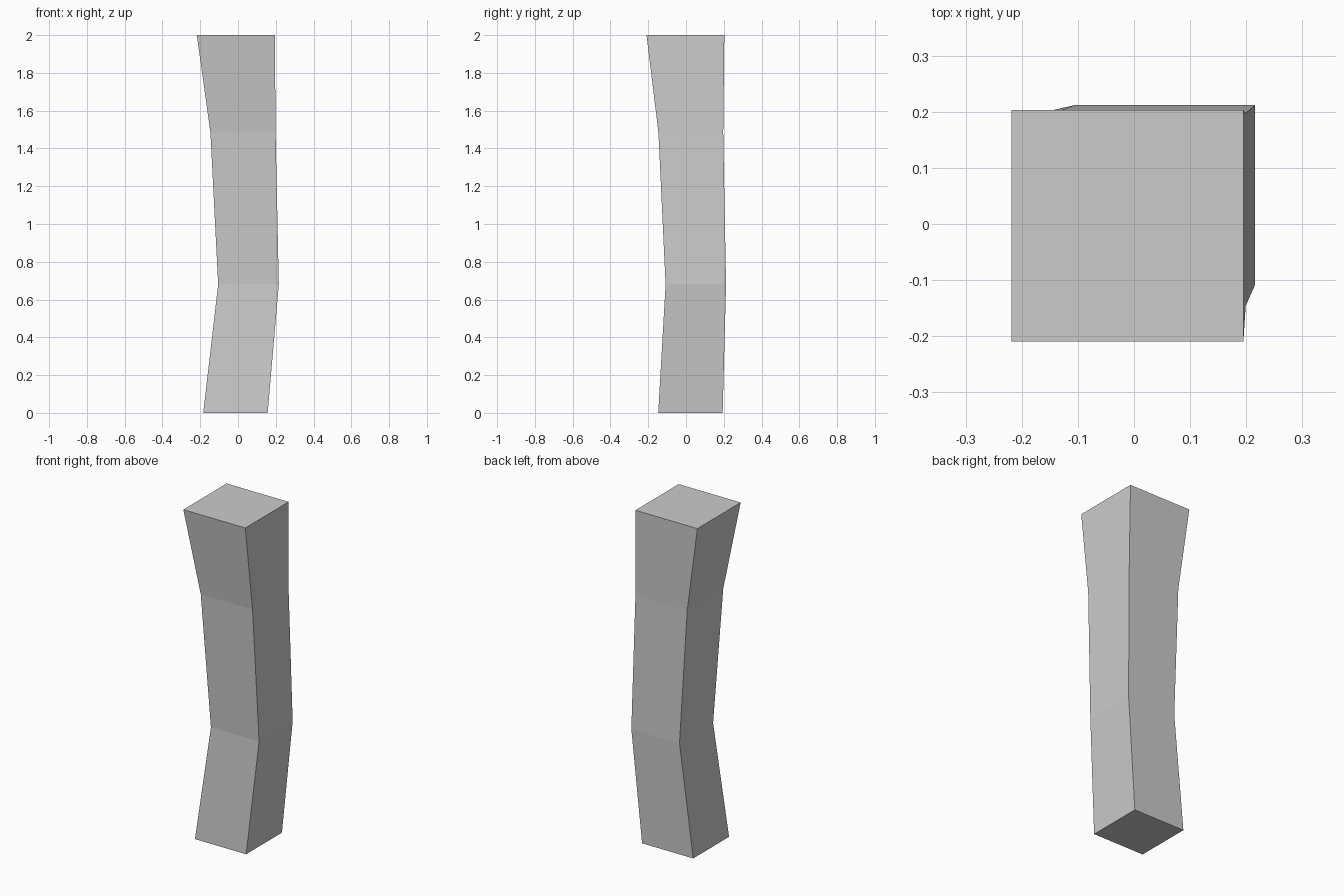
import bpy
import bmesh

if "Cube" in bpy.data.objects:
    bpy.data.objects.remove(bpy.data.objects["Cube"])

# Cross-sections of the bent post: z, x min, x max, y min, y max
SECTIONS = [
    (0.00, -0.184, 0.157, -0.147, 0.194),
    (0.68, -0.105, 0.216, -0.108, 0.212),
    (1.485, -0.146, 0.199, -0.146, 0.197),
    (2.00, -0.218, 0.195, -0.209, 0.203),
]

# Post: square rings bridged from bottom to top, capped at both ends
bm = bmesh.new()
rings = [[bm.verts.new((x, y, z)) for x, y in ((x0, y0), (x1, y0), (x1, y1), (x0, y1))]
         for z, x0, x1, y0, y1 in SECTIONS]
for low, high in zip(rings, rings[1:]):
    for i in range(4):
        j = (i + 1) % 4
        bm.faces.new((low[i], low[j], high[j], high[i]))
bm.faces.new(rings[0][::-1])
bm.faces.new(rings[-1])

mesh = bpy.data.meshes.new("bent_post")
bm.to_mesh(mesh)
bm.free()
bpy.context.collection.objects.link(bpy.data.objects.new("bent_post", mesh))
